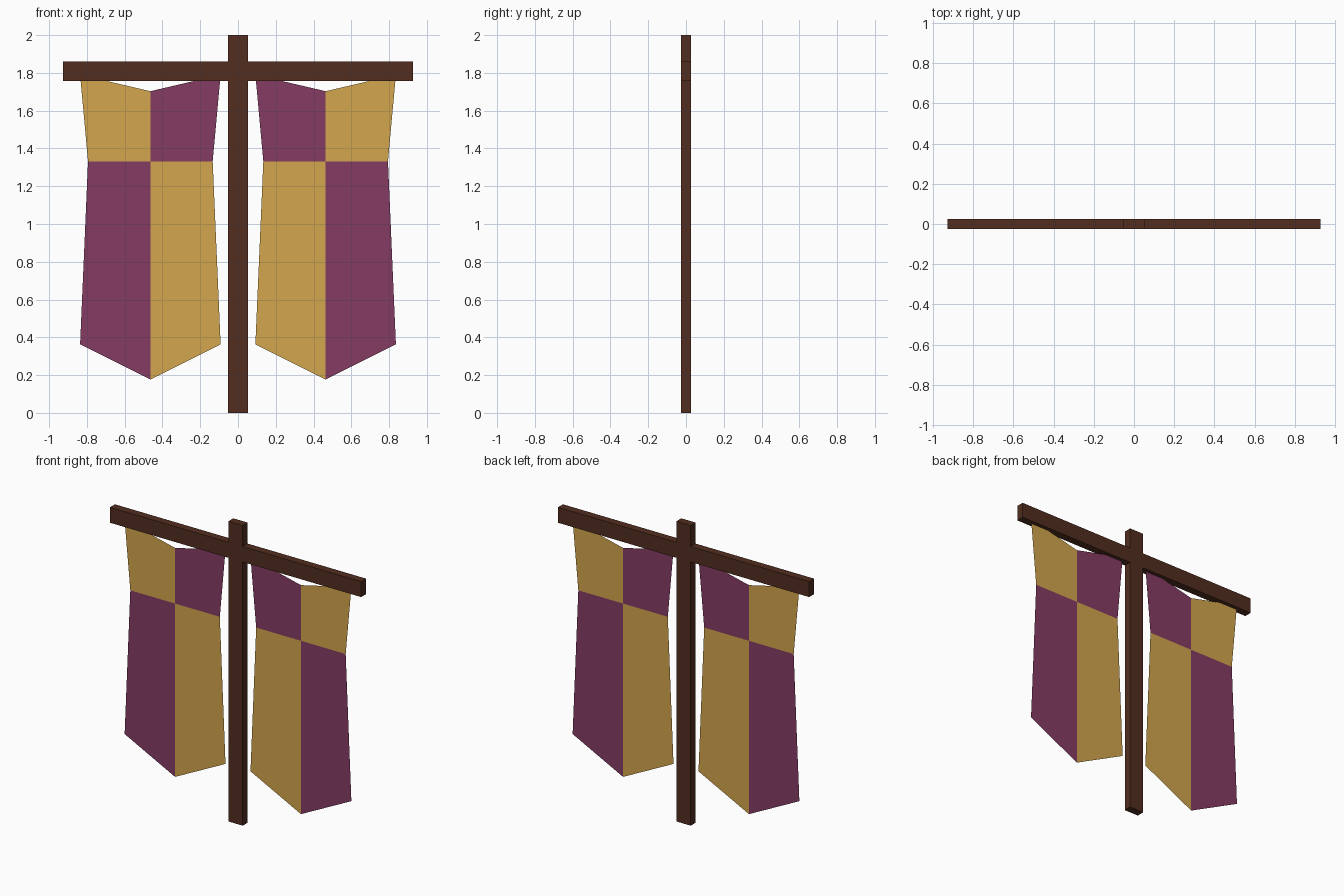
import bpy, bmesh

if "Cube" in bpy.data.objects:
    bpy.data.objects.remove(bpy.data.objects["Cube"])

def material(name, rgb):
    m = bpy.data.materials.new(name)
    m.diffuse_color = (*rgb, 1)
    m.use_nodes = True
    m.node_tree.nodes["Principled BSDF"].inputs["Base Color"].default_value = m.diffuse_color
    return m

WOOD = material("dark_wood", (0.085, 0.027, 0.014))
GOLD = material("gold_cloth", (0.65, 0.38, 0.075))
PURPLE = material("purple_cloth", (0.235, 0.045, 0.127))

def finish(bm, name, mats):
    mesh = bpy.data.meshes.new(name)
    bm.to_mesh(mesh)
    bm.free()
    for m in mats:
        mesh.materials.append(m)
    bpy.context.collection.objects.link(bpy.data.objects.new(name, mesh))

# Wooden cross frame: one flush outline, extruded through its depth
POST, ARM, Z0, Z1, TOP, D = 0.053, 0.926, 1.757, 1.86, 2.0, 0.026
right = [(POST, 0), (POST, Z0), (ARM, Z0), (ARM, Z1), (POST, Z1), (POST, TOP)]
outline = right + [(-x, z) for x, z in reversed(right)]
bm = bmesh.new()
face = bm.faces.new([bm.verts.new((x, -D, z)) for x, z in outline])
ext = bmesh.ops.extrude_face_region(bm, geom=[face])["geom"]
bmesh.ops.translate(bm, vec=(0, 2 * D, 0),
                    verts=[v for v in ext if isinstance(v, bmesh.types.BMVert)])
bmesh.ops.recalc_face_normals(bm, faces=bm.faces)
finish(bm, "cross_frame", [WOOD])

# Hanging banners: 2 x 2 chequered cloth, pinched at the waist, pointed at the hem
ROWS = [  # half width, edge height, centre height
    (0.372, 1.79, 1.703),
    (0.330, 1.332, 1.332),
    (0.372, 0.363, 0.177),
]

def banner(name, side):
    bm = bmesh.new()
    grid = [[bm.verts.new((side * (0.464 + k * w), 0, zc if k == 0 else ze))
             for k in (-1, 0, 1)] for w, ze, zc in ROWS]
    for r in range(2):
        for c in range(2):
            quad = [grid[r][c], grid[r + 1][c], grid[r + 1][c + 1], grid[r][c + 1]]
            f = bm.faces.new(quad if side > 0 else quad[::-1])
            f.material_index = (r + c + 1) % 2
    finish(bm, name, [GOLD, PURPLE])

banner("right_banner", 1)
banner("left_banner", -1)
